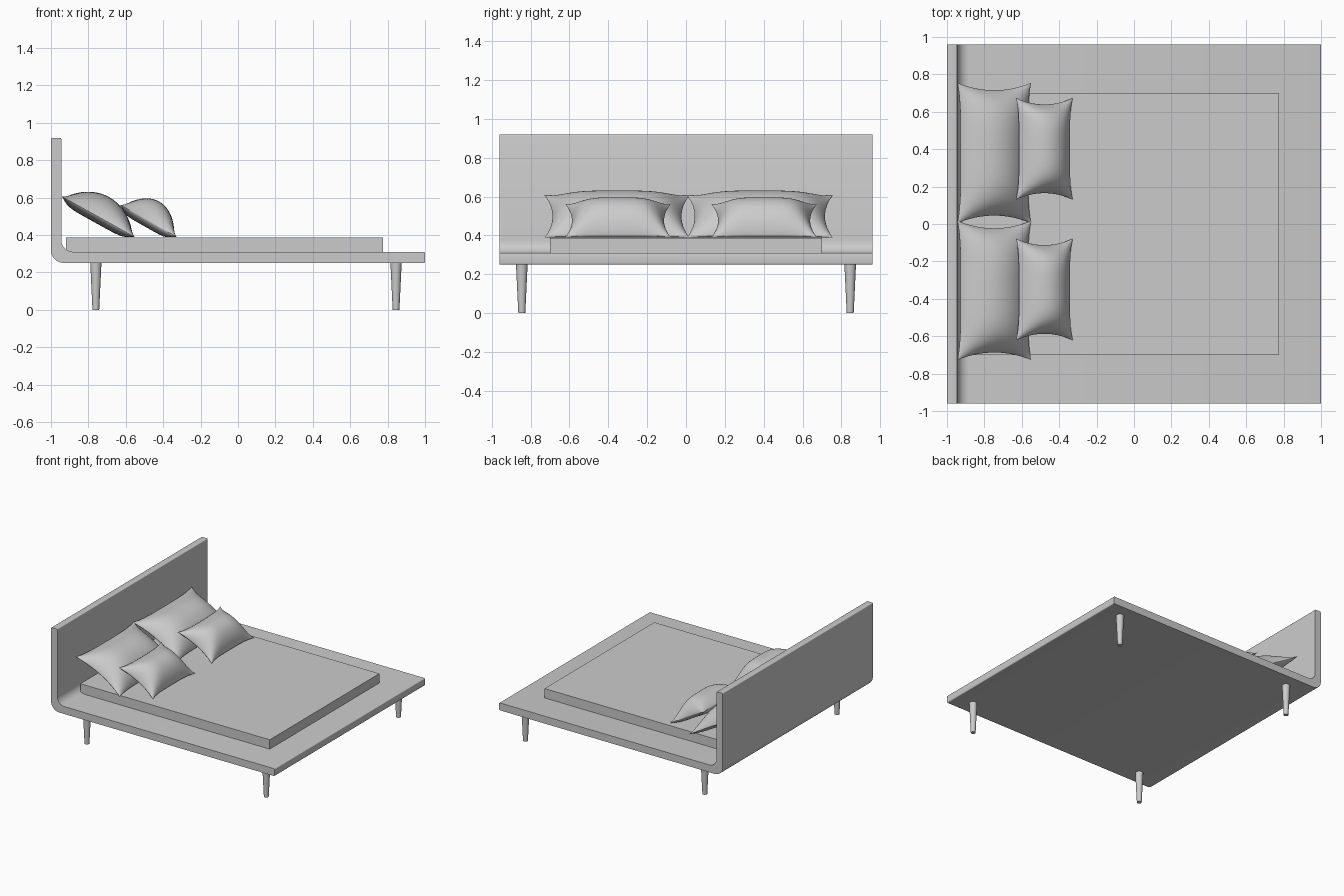
import bpy, bmesh
from math import radians, sin, cos, pi
from mathutils import Matrix, Vector

if "Cube" in bpy.data.objects:
    bpy.data.objects.remove(bpy.data.objects["Cube"])

MATTRESS_TOP = 0.387


def make_object(name, bm, smooth=True):
    bmesh.ops.recalc_face_normals(bm, faces=bm.faces)
    mesh = bpy.data.meshes.new(name)
    bm.to_mesh(mesh)
    bm.free()
    obj = bpy.data.objects.new(name, mesh)
    bpy.context.collection.objects.link(obj)
    if smooth:
        bpy.ops.object.select_all(action='DESELECT')
        obj.select_set(True)
        bpy.context.view_layer.objects.active = obj
        bpy.ops.object.shade_smooth_by_angle(angle=radians(35))
    return obj


def arc(cx, cz, r, a0, a1, n=10):
    return [(cx + r * cos(radians(a0 + (a1 - a0) * i / n)),
             cz + r * sin(radians(a0 + (a1 - a0) * i / n))) for i in range(n + 1)]


# Bent frame: L profile with rounded bend, extruded across the width
profile = (arc(-0.993, 0.913, 0.007, 180, 90, 3) + arc(-0.952, 0.913, 0.007, 90, 0, 3)
           + arc(-0.88, 0.375, 0.065, 180, 270)
           + arc(0.993, 0.303, 0.007, 90, 0, 3) + arc(0.993, 0.257, 0.007, 0, -90, 3)
           + arc(-0.93, 0.32, 0.07, 270, 180))
bm = bmesh.new()
face = bm.faces.new([bm.verts.new((x, -0.96, z)) for x, z in profile])
ext = bmesh.ops.extrude_face_region(bm, geom=[face])
bmesh.ops.translate(bm, vec=(0, 1.92, 0),
                    verts=[g for g in ext['geom'] if isinstance(g, bmesh.types.BMVert)])
make_object("bed_frame", bm)

# Mattress slab
bm = bmesh.new()
bmesh.ops.create_cube(bm, size=1, matrix=Matrix.Translation((-0.0725, 0, 0.346))
                      @ Matrix.Diagonal((1.695, 1.402, 0.08, 1)))
make_object("mattress", bm, smooth=False)

# Four tapered legs
for end, x in (("head", -0.76), ("foot", 0.845)):
    for side, y in (("right", -0.845), ("left", 0.845)):
        bm = bmesh.new()
        bmesh.ops.create_cone(bm, cap_ends=True, segments=24, radius1=0.018, radius2=0.03,
                              depth=0.252, matrix=Matrix.Translation((x, y, 0.126)))
        make_object(f"{end}_{side}_leg", bm)


def pillow(name, centre, hx, hy, puff, tilt, pinch):
    """Pincushion outline, plump above and flattened underneath, leaning back."""
    place = Matrix.Translation(centre) @ Matrix.Rotation(radians(tilt), 4, 'Y')
    bm = bmesh.new()
    for top in (True, False):
        grid = bmesh.ops.create_grid(bm, x_segments=28, y_segments=36, size=1)
        for vert in grid['verts']:
            u, v = sin(vert.co.x * pi / 2), sin(vert.co.y * pi / 2)
            x = u * (hx - 0.02 * (1 - v ** 4))
            y = v * (hy - pinch * (1 - u * u))
            if top:
                z = puff * max(0, (1 - u * u)) ** 0.8 * max(0, (1 - v ** 4)) ** 0.75
            else:
                z = -0.036 * max(0, (1 - u ** 6) * (1 - v ** 6)) ** 0.7
            co = place @ Vector((x, y, z))
            co.z = max(co.z, MATTRESS_TOP)
            vert.co = co
    bmesh.ops.remove_doubles(bm, verts=bm.verts, dist=0.0003)
    make_object(name, bm)


# Two large pillows against the headboard, two small ones in front
pillow("large_pillow_left", (-0.747, 0.38, 0.498), 0.225, 0.375, 0.12, 29, 0.04)
pillow("large_pillow_right", (-0.747, -0.355, 0.498), 0.225, 0.372, 0.12, 29, 0.04)
pillow("small_pillow_left", (-0.479, 0.402, 0.476), 0.175, 0.272, 0.118, 29.5, 0.035)
pillow("small_pillow_right", (-0.479, -0.35, 0.476), 0.175, 0.272, 0.118, 29.5, 0.035)
